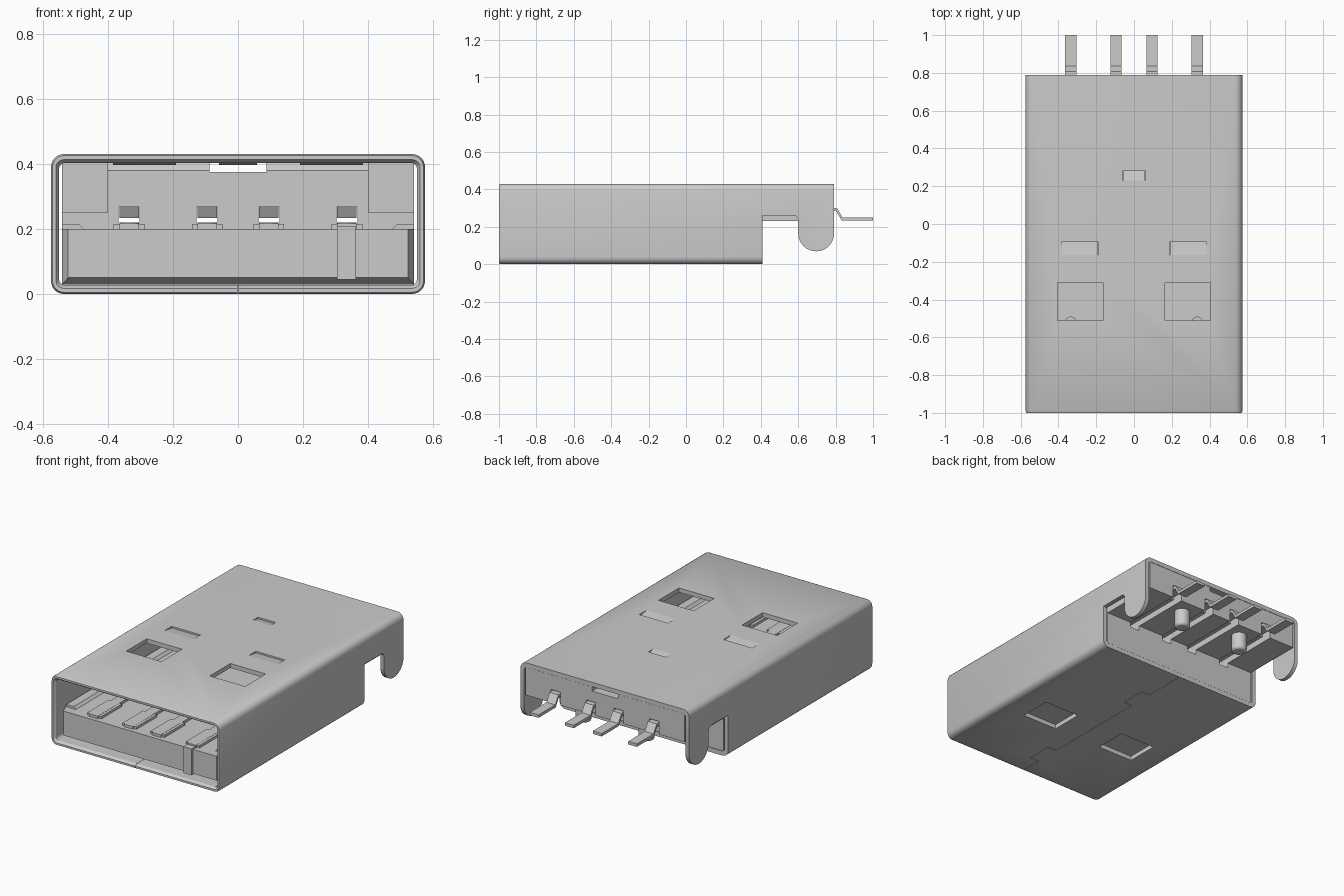
import bpy, bmesh, math
from mathutils import Vector

cube = bpy.data.objects.get("Cube")
if cube:
    bpy.data.objects.remove(cube, do_unlink=True)

grey = bpy.data.materials.new("plain grey")
grey.use_nodes = True
COLOUR = (0.6, 0.6, 0.6, 1)
grey.diffuse_color = COLOUR
grey.node_tree.nodes["Principled BSDF"].inputs["Base Color"].default_value = COLOUR

PIN_X = (-0.335, -0.095, 0.095, 0.335)
AXES = {"x": lambda a, b, d: (d, a, b), "y": lambda a, b, d: (a, d, b), "z": lambda a, b, d: (a, b, d)}


def finish(name, bm):
    bmesh.ops.recalc_face_normals(bm, faces=bm.faces)
    mesh = bpy.data.meshes.new(name)
    bm.to_mesh(mesh)
    bm.free()
    mesh.materials.append(grey)
    ob = bpy.data.objects.new(name, mesh)
    bpy.context.collection.objects.link(ob)
    return ob


def prism(name, points, axis, start, end):
    """Extrude a closed 2D outline along one axis."""
    bm = bmesh.new()
    a = [bm.verts.new(AXES[axis](u, v, start)) for u, v in points]
    b = [bm.verts.new(AXES[axis](u, v, end)) for u, v in points]
    bm.faces.new(a)
    bm.faces.new(b[::-1])
    for i in range(len(a)):
        bm.faces.new((a[i - 1], a[i], b[i], b[i - 1]))
    return finish(name, bm)


def box(name, x0, x1, y0, y1, z0, z1):
    return prism(name, [(x0, y0), (x1, y0), (x1, y1), (x0, y1)], "z", z0, z1)


def arc(cx, cy, r, a0, a1, n):
    return [(cx + r * math.cos(math.radians(a0 + (a1 - a0) * i / n)),
             cy + r * math.sin(math.radians(a0 + (a1 - a0) * i / n))) for i in range(n + 1)]


def rounded_rect(w, z0, z1, r):
    corners = [(w - r, z1 - r, 0), (r - w, z1 - r, 90), (r - w, z0 + r, 180), (w - r, z0 + r, 270)]
    return [p for cx, cz, a in corners for p in arc(cx, cz, r, a, a + 90, 6)]


def select(ob):
    bpy.ops.object.select_all(action="DESELECT")
    ob.select_set(True)
    bpy.context.view_layer.objects.active = ob


def smooth(ob):
    select(ob)
    bpy.ops.object.shade_smooth_by_angle(angle=math.radians(30))


def cut(ob, cutters):
    """Subtract each cutter; a cut that would empty the part is undone."""
    for c in cutters:
        c.hide_render = True
        before = ob.data.copy()
        mod = ob.modifiers.new("cut", "BOOLEAN")
        mod.operation, mod.solver, mod.object = "DIFFERENCE", "EXACT", c
        select(ob)
        bpy.ops.object.modifier_apply(modifier=mod.name)
        if len(ob.data.polygons) < len(before.polygons) / 2:
            ob.data = before
        bpy.data.objects.remove(c, do_unlink=True)


def strip(name, path, x, width, thick):
    """Bent flat strip following a y-z path."""
    pts = [Vector(p) for p in path]
    top, low = [], []
    for i, p in enumerate(pts):
        d = (pts[min(i + 1, len(pts) - 1)] - pts[max(i - 1, 0)]).normalized()
        n = Vector((-d.y, d.x)) * thick / 2
        top.append(p + n)
        low.append(p - n)
    return prism(name, [tuple(p) for p in top + low[::-1]], "x", x - width / 2, x + width / 2)


# Metal shell: folded tube with a small front edge chamfer
bm = bmesh.new()
loops = []
for w, z0, z1, r, y in ((0.57, 0.005, 0.425, 0.035, -1), (0.575, 0, 0.43, 0.04, -0.99),
                        (0.575, 0, 0.43, 0.04, 0.79), (0.55, 0.027, 0.403, 0.018, 0.79),
                        (0.55, 0.027, 0.403, 0.018, -0.985), (0.56, 0.017, 0.413, 0.025, -1)):
    loops.append([bm.verts.new((x, y, z)) for x, z in rounded_rect(w, z0, z1, r)])
for k, a in enumerate(loops):
    b = loops[(k + 1) % len(loops)]
    for i in range(len(a)):
        j = (i + 1) % len(a)
        bm.faces.new((a[i], a[j], b[j], b[i]))
shell = finish("metal_shell", bm)

# Open the rear underside, leaving two rounded legs
rear = [(0.41, -0.1), (0.41, 0.26)] + arc(0.575, 0.235, 0.025, 90, 0, 4)
rear += arc(0.696, 0.165, 0.096, 180, 360, 16) + [(0.9, 0.165), (0.9, -0.1)]
cutters = [prism("rear_cutter", rear, "x", -1, 1)]

# Spring windows top and bottom, and latch slots
for s in (-1, 1):
    c = s * 0.285
    cutters.append(box("window_cutter", c - 0.12, c + 0.12, -0.51, -0.31, 0.35, 0.5))
    cutters.append(box("window_cutter", c - 0.12, c + 0.12, -0.51, -0.31, -0.1, 0.06))
LATCHES = ((-0.287, 0.098, -0.165, -0.095), (0.287, 0.098, -0.165, -0.095), (0, 0.06, 0.23, 0.28))
for c, w, y0, y1 in LATCHES:
    cutters.append(box("latch_cutter", c - w, c + w, y0, y1, 0.35, 0.5))

# Interlocking bottom seam, cut as a hairline gap
seam = [(0, -1.1, 0)]
for y in (-0.78, 0.06):
    seam += [(0, y - 0.08, 1), (0.06, y - 0.08, 1), (0.06, y + 0.08, -1), (0, y + 0.08, -1)]
seam.append((0, 0.5, 0))
GAP = 0.001
outline = [(x - GAP, y + s * GAP) for x, y, s in seam]
outline += [(x + GAP, y - s * GAP) for x, y, s in reversed(seam)]
cutters.append(prism("seam_cutter", outline, "z", -0.1, 0.06))
cut(shell, cutters)
smooth(shell)

# Latch tabs pressed inwards
for c, w, y0, y1 in LATCHES:
    prism("latch_tab", [(y0, 0.43), (y1, 0.42), (y1, 0.396), (y0, 0.403)], "x", c - w + 0.001, c + w - 0.001)

# Insulator tongue with chamfered nose
bm = bmesh.new()
rings = []
for w, z0, y in ((0.522, 0.05, -0.955), (0.541, 0.029, -0.91), (0.541, 0.029, 0.408)):
    rings.append([bm.verts.new((x, y, z)) for x, z in ((-w, z0), (w, z0), (w, 0.2), (-w, 0.2))])
for a, b in zip(rings, rings[1:]):
    for i in range(4):
        j = (i + 1) % 4
        bm.faces.new((a[i], a[j], b[j], b[i]))
bm.faces.new(rings[0])
bm.faces.new(rings[-1])
finish("insulator_tongue", bm)

# Raised tongue rims and forward shoulders at both sides
for s in (-1, 1):
    prism("tongue_rim", [(s * 0.541, 0.195), (s * 0.541, 0.215), (s * 0.49, 0.215), (s * 0.47, 0.195)],
          "y", -0.9, 0.3)
    x0, x1 = sorted((s * 0.4, s * 0.541))
    box("insulator_shoulder", x0, x1, 0.1, 0.21, 0.25, 0.402)

# Insulator rear block with contact grooves and a top vent
block = prism("insulator_block", [(0.2, 0.195), (0.408, 0.195), (0.408, 0.23), (0.789, 0.23),
                                  (0.789, 0.402), (0.22, 0.402), (0.2, 0.38)], "x", -0.541, 0.541)
grooves = [box("groove_cutter", x - 0.032, x + 0.032, 0, 0.9, 0.1, 0.268) for x in PIN_X]
grooves += [box("exit_cutter", x - 0.032, x + 0.032, 0.72, 0.9, 0.1, 0.31) for x in PIN_X]
grooves.append(box("vent_cutter", -0.088, 0.088, 0, 0.9, 0.375, 0.45))
cut(block, grooves)

# Contacts with wide pads and rounded ends, and bent solder tails
for x in PIN_X:
    strip("solder_tail", [(0.6, 0.292), (0.805, 0.292), (0.835, 0.242), (1, 0.242)], x, 0.06, 0.018)
    box("contact_pad", x - 0.047, x + 0.047, -0.92, -0.72, 0.195, 0.215)
    box("contact_strip", x - 0.03, x + 0.03, -0.93, -0.52, 0.195, 0.216)
    smooth(prism("contact_end", arc(x, -0.52, 0.03, 0, 345, 23), "z", 0.195, 0.22))
box("contact_front_tab", 0.305, 0.362, -0.968, -0.9, 0.045, 0.207)

# Locating pegs
for s in (-1, 1):
    peg = prism("locating_peg", arc(s * 0.215, 0.69, 0.045, 0, 345, 23), "z", 0.125, 0.25)
    bev = peg.modifiers.new("edge", "BEVEL")
    bev.width, bev.segments, bev.limit_method = 0.012, 2, "ANGLE"
    bev.angle_limit = math.radians(60)
    smooth(peg)
